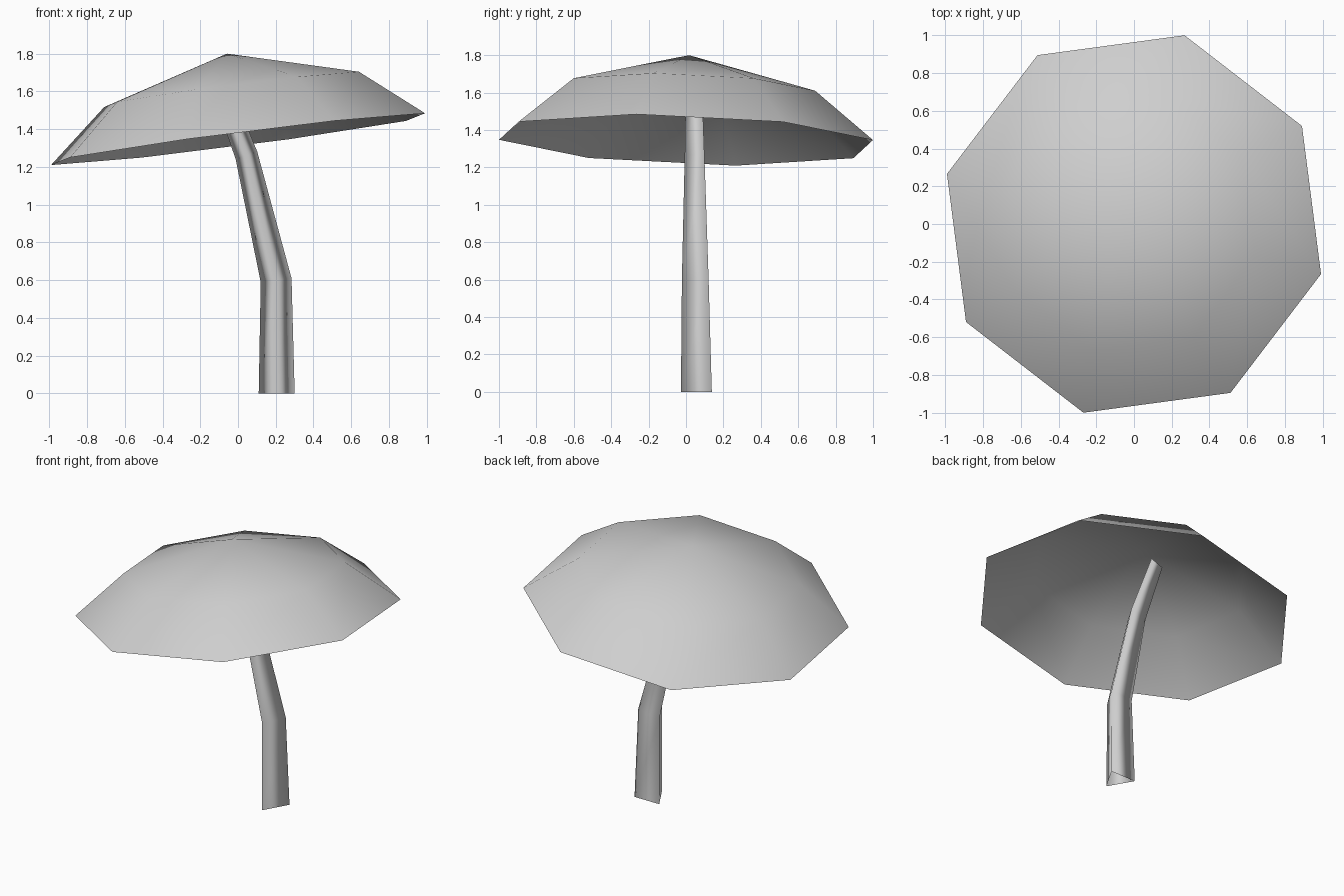
import bpy
import bmesh
from math import cos, sin, radians
from mathutils import Vector, Matrix

default_cube = bpy.data.objects.get("Cube")
if default_cube:
    bpy.data.objects.remove(default_cube, do_unlink=True)


def make_material(name, colour):
    mat = bpy.data.materials.new(name)
    mat.use_nodes = True
    mat.diffuse_color = colour
    mat.node_tree.nodes["Principled BSDF"].inputs["Base Color"].default_value = colour
    return mat


def ring(bm, sides, radius, start, matrix):
    """Add a regular polygon of vertices, placed by the matrix."""
    angles = [radians(start + i * 360 / sides) for i in range(sides)]
    return [bm.verts.new(matrix @ Vector((radius * cos(a), radius * sin(a), 0)))
            for a in angles]


def bridge(bm, lower, upper):
    n = len(lower)
    for i in range(n):
        j = (i + 1) % n
        bm.faces.new((lower[i], lower[j], upper[j], upper[i]))


def finish(bm, name, mat):
    mesh = bpy.data.meshes.new(name)
    for face in bm.faces:
        face.smooth = True
    bm.to_mesh(mesh)
    bm.free()
    mesh.materials.append(mat)
    obj = bpy.data.objects.new(name, mesh)
    bpy.context.collection.objects.link(obj)
    return obj


grey = make_material("pale grey", (0.62, 0.62, 0.62, 1))

# Mushroom cap: open eight-sided dome, leaning on a tilted axis
axis = Vector((-0.128, 0.035, 0.991))
tilt = Vector((0, 0, 1)).rotation_difference(axis).to_matrix().to_4x4()
cap_frame = Matrix.Translation((0, 0, 1.347)) @ tilt
bm = bmesh.new()
rim = ring(bm, 8, 1.035, -15, cap_frame)
shoulder = ring(bm, 8, 0.705, -15, cap_frame @ Matrix.Translation((0, 0, 0.266)))
apex = bm.verts.new(cap_frame @ Vector((0, 0, 0.457)))
bridge(bm, rim, shoulder)
for i in range(8):
    bm.faces.new((shoulder[i], shoulder[(i + 1) % 8], apex))
finish(bm, "mushroom_cap", grey)

# Stem: bent, tapering three-sided tube, open at both ends
# Each section: centre, radius, lean in degrees
sections = [
    ((0.205, 0.083, 0.0), 0.110, 0),
    ((0.202, 0.073, 0.60), 0.095, 7),
    ((0.045, 0.063, 1.26), 0.070, 20),
    ((-0.12, 0.055, 1.70), 0.055, 20),
]
bm = bmesh.new()
previous = None
for centre, radius, lean in sections:
    frame = Matrix.Translation(centre) @ Matrix.Rotation(radians(-lean), 4, 'Y')
    current = ring(bm, 3, radius, 30, frame)
    if previous:
        bridge(bm, previous, current)
    previous = current
finish(bm, "stem", grey)
